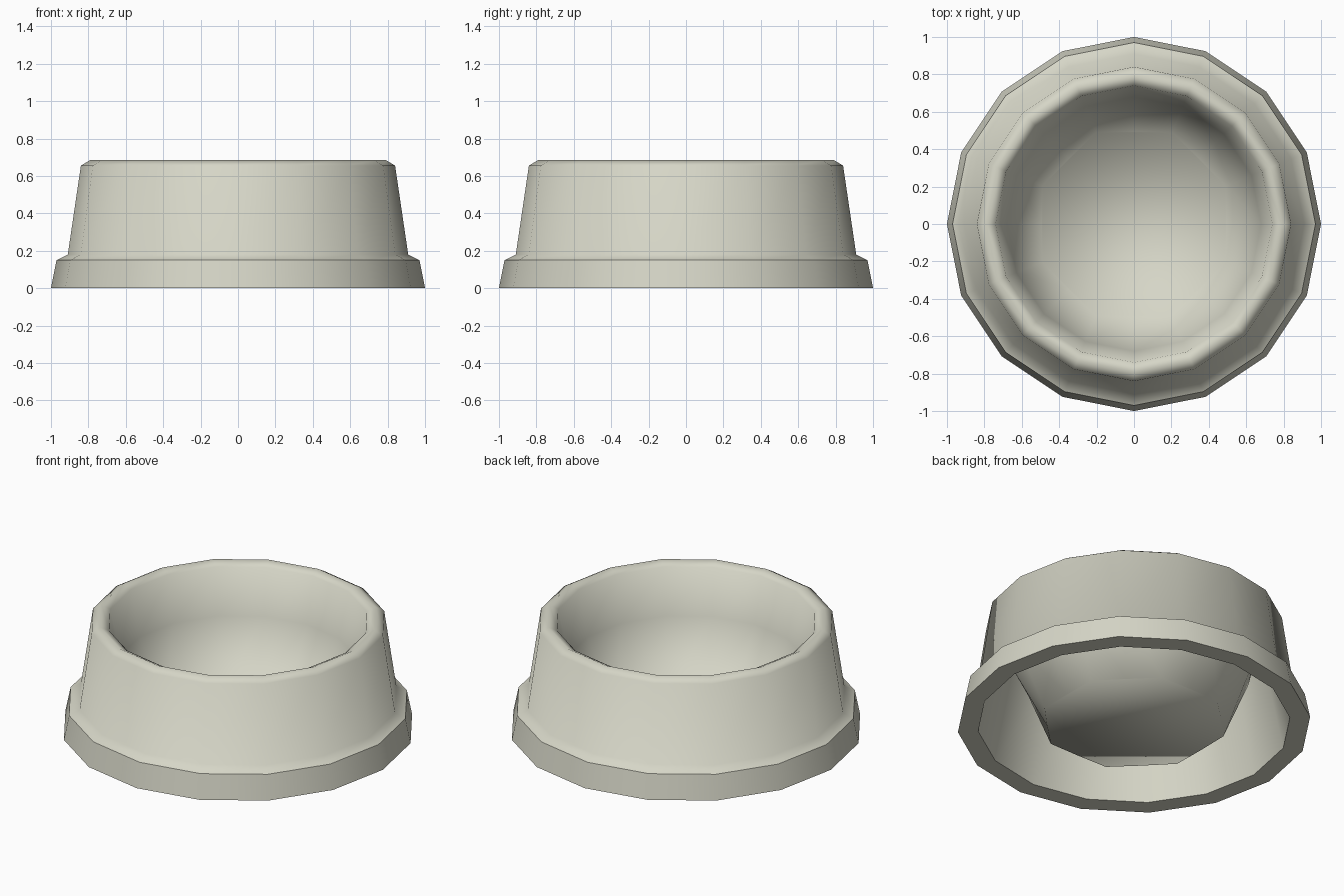
import bpy, bmesh, math

if "Cube" in bpy.data.objects:
    bpy.data.objects.remove(bpy.data.objects["Cube"])

SIDES = 16

# One flat colour for the whole bowl
mat = bpy.data.materials.new("warm_grey")
mat.diffuse_color = (0.67, 0.67, 0.57, 1)
mat.use_nodes = True
mat.node_tree.nodes["Principled BSDF"].inputs["Base Color"].default_value = mat.diffuse_color


def lathe(name, profile, smooth_angle, cap=False):
    """Revolve (radius, height[, even-corner scale]) points around z."""
    bm = bmesh.new()
    rings = []
    for r, z, *scale in profile:
        ring = []
        for i in range(SIDES):
            a = 2 * math.pi * i / SIDES
            k = r * (scale[0] if scale and i % 2 == 0 else 1)
            ring.append(bm.verts.new((k * math.cos(a), k * math.sin(a), z)))
        rings.append(ring)
    for a, b in zip(rings, rings[1:]):
        for i in range(SIDES):
            j = (i + 1) % SIDES
            bm.faces.new((a[i], a[j], b[j], b[i]))
    if cap:
        bm.faces.new(rings[-1])
    mesh = bpy.data.meshes.new(name)
    bm.to_mesh(mesh)
    bm.free()
    mesh.materials.append(mat)
    obj = bpy.data.objects.new(name, mesh)
    bpy.context.collection.objects.link(obj)
    bpy.ops.object.select_all(action='DESELECT')
    obj.select_set(True)
    bpy.context.view_layer.objects.active = obj
    bpy.ops.object.shade_smooth_by_angle(angle=math.radians(smooth_angle))
    return obj


# Hollow skirt inside, flat underside ring and foot
lathe("foot", [(0.75, 0.64), (0.885, 0.0), (1.0, 0.0), (0.97, 0.15)], 45)

# Ledge, outer wall, rounded rim and tapering dish with a near-octagonal floor
lathe("dish_body", [
    (0.97, 0.15), (0.91, 0.18), (0.84, 0.655), (0.79, 0.685),
    (0.74, 0.66), (0.68, 0.38), (0.53, 0.015, 0.93),
], 80, cap=True)
